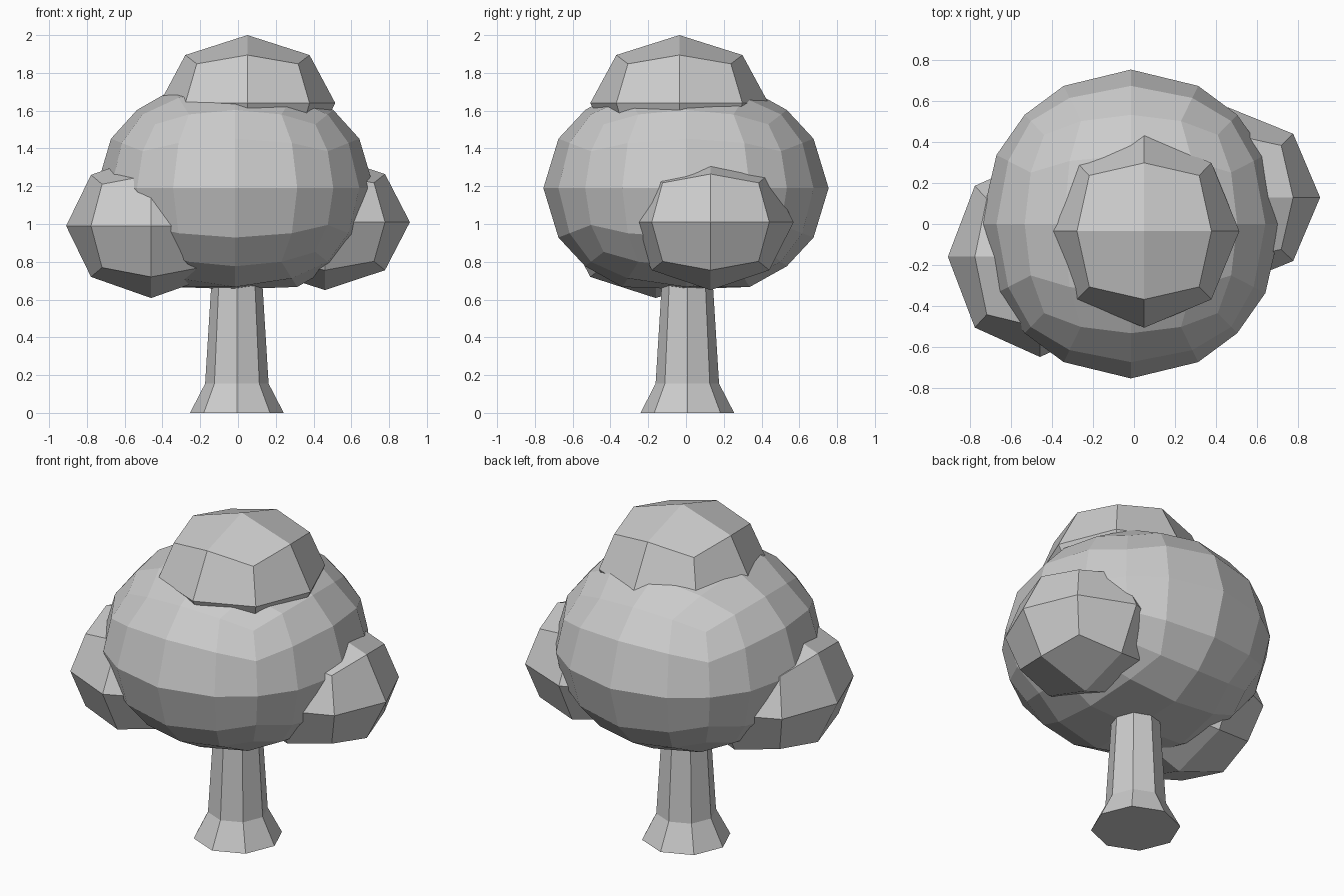
import bpy, bmesh, math
from mathutils import Vector

if "Cube" in bpy.data.objects:
    bpy.data.objects.remove(bpy.data.objects["Cube"])


def finish(bm, name):
    bmesh.ops.recalc_face_normals(bm, faces=bm.faces)
    mesh = bpy.data.meshes.new(name)
    bm.to_mesh(mesh)
    bm.free()
    obj = bpy.data.objects.new(name, mesh)
    bpy.context.collection.objects.link(obj)
    return obj


def foliage(name, center, radii, cuts, floor=0.0):
    """Faceted blob: a subdivided cube pushed out to an ellipsoid."""
    bm = bmesh.new()
    bmesh.ops.create_cube(bm, size=2)
    bmesh.ops.subdivide_edges(bm, edges=bm.edges[:], cuts=cuts, use_grid_fill=True)
    for v in bm.verts:
        # project the even cube grid onto the sphere, then scale and place
        d = v.co.normalized()
        v.co = Vector(center) + Vector(d[i] * radii[i] for i in range(3))
        v.co.z = max(v.co.z, floor)
    return finish(bm, name)


def lathe(name, center, profile, sides):
    """Stack of polygon rings joined by flat walls and capped."""
    bm = bmesh.new()
    rings = []
    for r, z in profile:
        rings.append([bm.verts.new((center[0] + r * math.cos(2 * math.pi * i / sides),
                                    center[1] + r * math.sin(2 * math.pi * i / sides), z))
                      for i in range(sides)])
    for a, b in zip(rings, rings[1:]):
        for i in range(sides):
            j = (i + 1) % sides
            bm.faces.new((a[i], a[j], b[j], b[i]))
    bm.faces.new(rings[0][::-1])
    bm.faces.new(rings[-1])
    return finish(bm, name)


# Trunk with flared foot, running up into the crown
lathe("trunk", (-0.006, 0.007), [(0.248, 0), (0.168, 0.155), (0.125, 0.85)], 8)

# Large central crown, slightly flattened underneath
foliage("main_crown", (-0.015, 0, 1.19), (0.735, 0.755, 0.585), 3, floor=0.655)

# Smaller clumps: top and both sides
foliage("top_clump", (0.05, -0.035, 1.64), (0.465, 0.472, 0.36), 1)
foliage("left_clump", (-0.46, -0.16, 0.99), (0.45, 0.49, 0.382), 1)
foliage("right_clump", (0.46, 0.13, 1.01), (0.45, 0.44, 0.36), 1)
